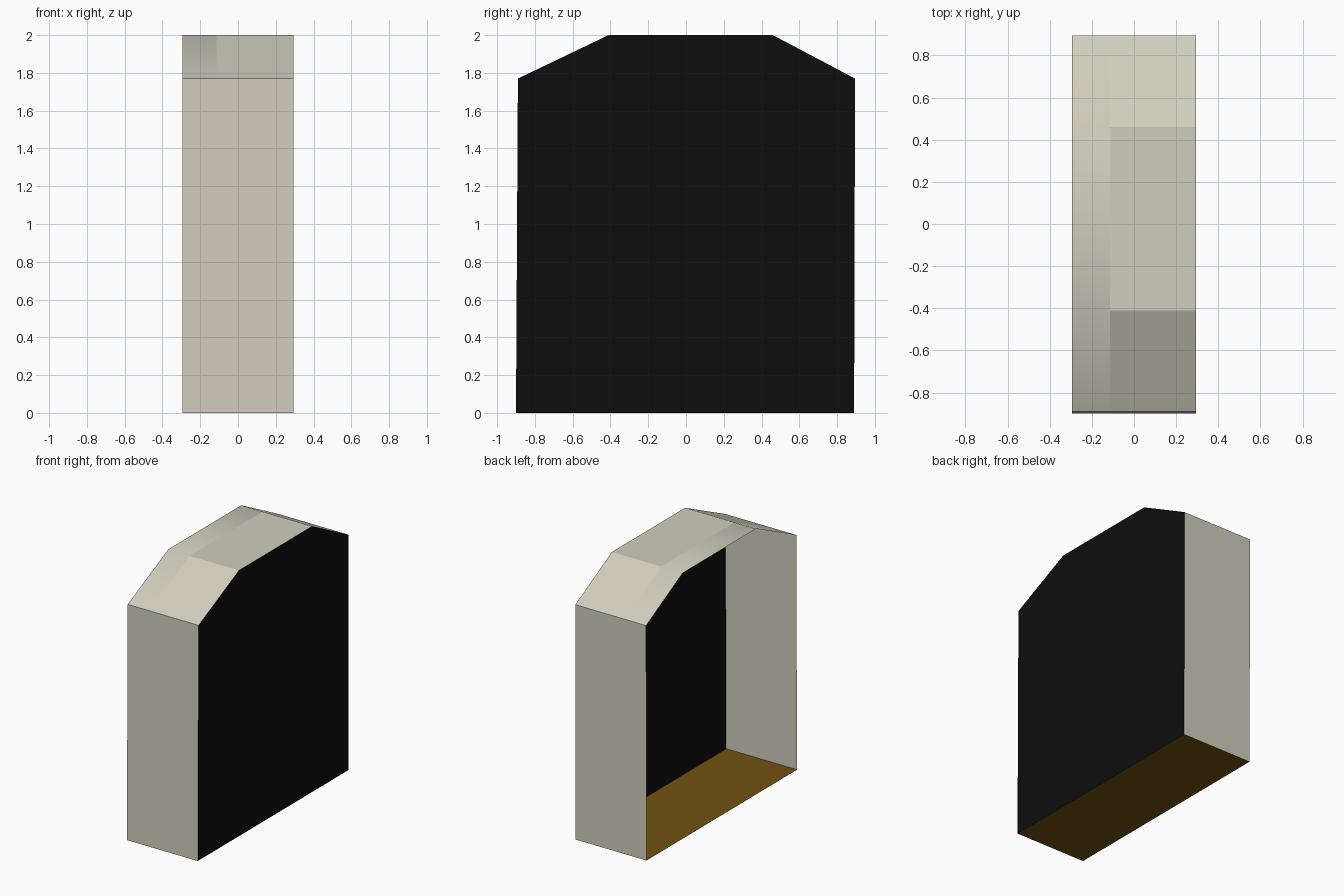
import bpy

cube = bpy.data.objects.get("Cube")
if cube:
    bpy.data.objects.remove(cube, do_unlink=True)


def make_material(name, rgb):
    mat = bpy.data.materials.new(name)
    mat.use_nodes = True
    mat.diffuse_color = (*rgb, 1)
    mat.node_tree.nodes["Principled BSDF"].inputs["Base Color"].default_value = (*rgb, 1)
    return mat


beige = make_material("warm beige", (0.64, 0.62, 0.515))
brown = make_material("dark brown", (0.165, 0.082, 0.006))
black = make_material("black", (0.004, 0.004, 0.004))


def make_mesh(name, verts, faces, mat, smooth=False):
    mesh = bpy.data.meshes.new(name)
    mesh.from_pydata(verts, [], faces)
    mesh.materials.append(mat)
    mesh.polygons.foreach_set("use_smooth", [smooth] * len(faces))
    obj = bpy.data.objects.new(name, mesh)
    bpy.context.scene.collection.objects.link(obj)
    return obj


def sweep(name, path, x0, x1, mat, smooth=False):
    """Extrude a (y, z) path across x as an open sheet facing outwards."""
    n = len(path)
    verts = [(x, y, z) for x in (x0, x1) for y, z in path]
    faces = [(i, n + i, n + i + 1, i + 1) for i in range(n - 1)]
    return make_mesh(name, verts, faces, mat, smooth)


# Side outline, from the front foot over the roof to the back foot
outline = [(-0.9, 0), (-0.89, 1.77), (-0.41, 2), (0.46, 2), (0.895, 1.77), (0.89, 0)]
OPEN_X, SEAM_X, CLOSED_X = -0.295, -0.115, 0.295

# Upright walls
sweep("front_wall", outline[:2], OPEN_X, CLOSED_X, beige)
sweep("back_wall", outline[-2:], OPEN_X, CLOSED_X, beige)

# Faceted roof, with a softly shaded band along the open side
roof = outline[1:-1]
sweep("roof", roof, SEAM_X, CLOSED_X, beige)
sweep("roof_edge_band", roof, OPEN_X, SEAM_X, beige, smooth=True)

# Floor
sweep("floor", [outline[-1], outline[0]], OPEN_X, CLOSED_X, brown)

# Closed side panel
make_mesh("side_panel", [(CLOSED_X, y, z) for y, z in outline],
          [tuple(reversed(range(len(outline))))], black)
